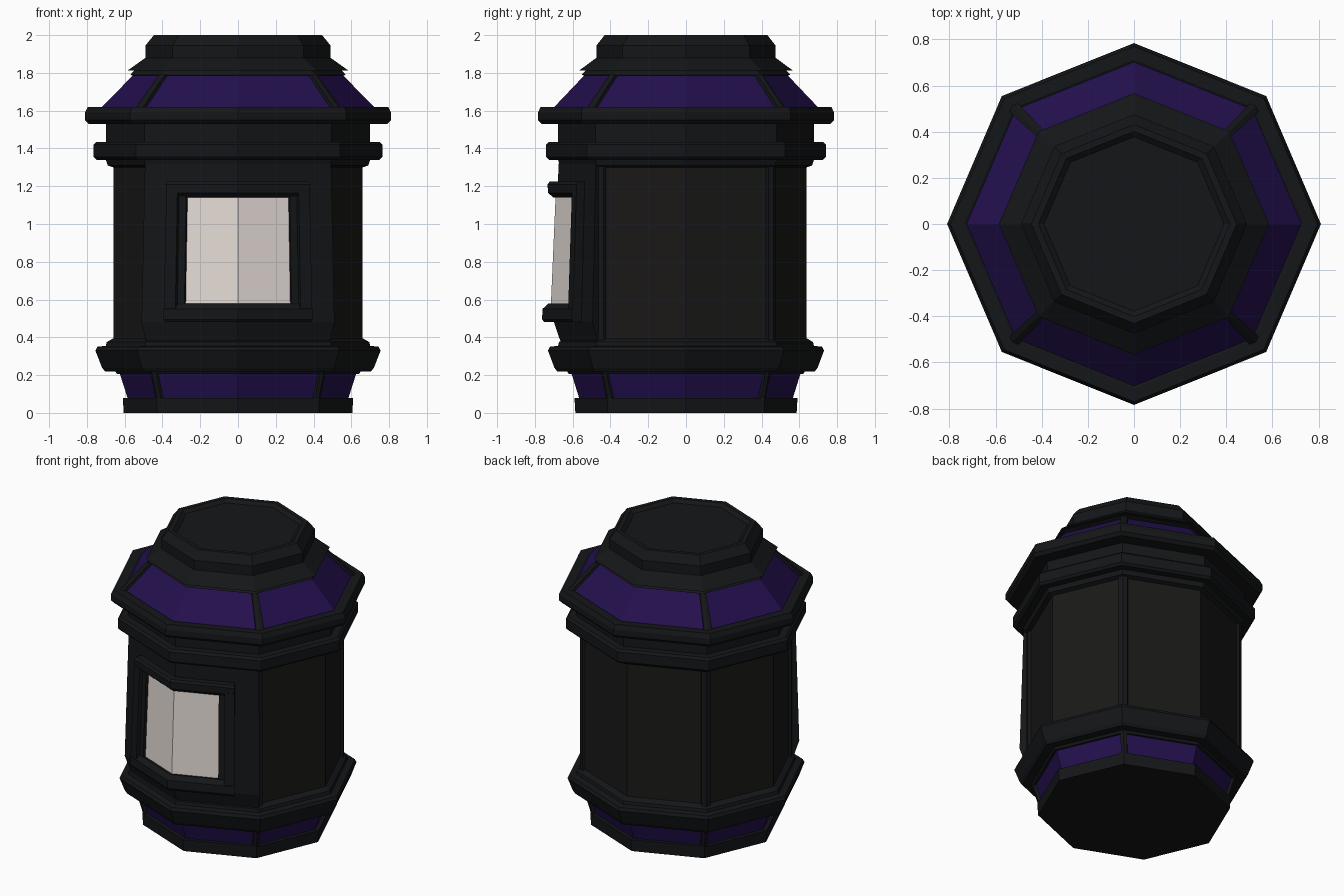
import bpy, bmesh
from math import sin, cos, pi

if "Cube" in bpy.data.objects:
    bpy.data.objects.remove(bpy.data.objects["Cube"])

Y_SCALE = 0.968  # the octagon is slightly flattened front to back


def material(name, rgb):
    m = bpy.data.materials.new(name)
    m.diffuse_color = (*rgb, 1)
    m.use_nodes = True
    m.node_tree.nodes["Principled BSDF"].inputs["Base Color"].default_value = m.diffuse_color
    return m


BLACK = material("black_metal", (0.007, 0.008, 0.009))
PANEL = material("dark_panel", (0.010, 0.0095, 0.009))
PURPLE = material("purple_glass", (0.017, 0.005, 0.075))
WHITE = material("white_pane", (0.78, 0.71, 0.67))


def octagon_point(r, z, angle, t=0.0):
    """Point on the octagon, t of the way from the corner at angle to a neighbour."""
    b = angle + (pi / 4 if t >= 0 else -pi / 4)
    t = abs(t)
    x = cos(angle) * (1 - t) + cos(b) * t
    y = sin(angle) * (1 - t) + sin(b) * t
    return (x * r, y * r * Y_SCALE, z)


def finish(bm, name, mat):
    bmesh.ops.recalc_face_normals(bm, faces=bm.faces)
    me = bpy.data.meshes.new(name)
    bm.to_mesh(me)
    bm.free()
    me.materials.append(mat)
    ob = bpy.data.objects.new(name, me)
    bpy.context.collection.objects.link(ob)
    return ob


def octagon_shell(name, profile, mat, bottom=False, top=False):
    """Sweep an open (radius, z) profile round the eight sides."""
    bm = bmesh.new()
    rings = [[bm.verts.new(octagon_point(r, z, i * pi / 4)) for i in range(8)]
             for r, z in profile]
    for a, b in zip(rings, rings[1:]):
        for i in range(8):
            j = (i + 1) % 8
            bm.faces.new((a[i], a[j], b[j], b[i]))
    if bottom:
        bm.faces.new(rings[0][::-1])
    if top:
        bm.faces.new(rings[-1])
    ob = finish(bm, name, mat)
    if not (bottom or top):  # open bands: make sure normals face outward
        p = ob.data.polygons[0]
        n = len(ob.data.polygons)
        vol = sum(q.normal.x * q.center.x + q.normal.y * q.center.y for q in ob.data.polygons)
        if vol < 0:
            ob.data.flip_normals()
    return ob


def wrapped_bar(name, section, ts, angle, mat):
    """Sweep a closed (radius, z) section along part of the octagon."""
    bm = bmesh.new()
    loops = [[bm.verts.new(octagon_point(r, z, angle, t)) for r, z in section] for t in ts]
    n = len(section)
    for a, b in zip(loops, loops[1:]):
        for i in range(n):
            j = (i + 1) % n
            bm.faces.new((a[i], a[j], b[j], b[i]))
    bm.faces.new(loops[0])
    bm.faces.new(loops[-1])
    return finish(bm, name, mat)


# Stacked shells from the ground up
octagon_shell("base_foot", [(.605, 0), (.61, .08), (.585, .08)], BLACK, bottom=True)
octagon_shell("lower_light_band", [(.585, .08), (.625, .205)], PURPLE)
octagon_shell("lower_moulding", [(.625, .205), (.64, .205), (.65, .22), (.705, .22),
                                 (.72, .24), (.755, .33), (.745, .35), (.70, .355),
                                 (.695, .375), (.66, .395)], BLACK)
octagon_shell("body_panels", [(.66, .395), (.66, 1.3)], PANEL)
octagon_shell("upper_moulding", [(.66, 1.3), (.69, 1.31), (.70, 1.34), (.75, 1.34),
                                 (.765, 1.355), (.765, 1.42), (.75, 1.435), (.70, 1.435),
                                 (.70, 1.53), (.79, 1.53), (.81, 1.55), (.81, 1.59),
                                 (.795, 1.62), (.735, 1.62), (.725, 1.615)], BLACK)
octagon_shell("roof_light_band", [(.725, 1.615), (.558, 1.785)], PURPLE)
octagon_shell("roof_cap", [(.558, 1.785), (.57, 1.79), (.55, 1.812), (.585, 1.812),
                           (.49, 1.88), (.49, 1.945), (.445, 2.0), (.415, 2.0),
                           (.39, 1.98)], BLACK, top=True)

# Ribs on the four diagonal corners
for k in range(4):
    a = pi / 4 + k * pi / 2
    wrapped_bar(f"lower_rib_{k}", [(.575, .07), (.603, .07), (.643, .21), (.615, .21)],
                (-.045, 0, .045), a, BLACK)
    wrapped_bar(f"body_rib_{k}", [(.64, .37), (.677, .37), (.677, 1.32), (.64, 1.32)],
                (-.06, 0, .06), a, BLACK)
    wrapped_bar(f"roof_rib_{k}", [(.72, 1.6), (.747, 1.62), (.578, 1.792), (.55, 1.78)],
                (-.05, 0, .05), a, BLACK)

# Front plate and window, leaning out slightly towards the sill
F = -pi / 2
# Plate as border strips round the opening
PLATE = (-1, 0, 1)
wrapped_bar("front_plate", [(.65, .36), (.68, .36), (.722, .48), (.697, 1.32), (.65, 1.32)],
            PLATE, F, BLACK)
wrapped_bar("window_lintel", [(.66, 1.14), (.725, 1.14), (.755, 1.165), (.757, 1.21),
                              (.745, 1.225), (.66, 1.225)], (-.71, 0, .71), F, BLACK)
wrapped_bar("window_sill", [(.66, .48), (.775, .48), (.787, .495), (.785, .55),
                            (.755, .578), (.66, .578)], (-.71, 0, .71), F, BLACK)
for side, s in (("left", -1), ("right", 1)):
    wrapped_bar(f"window_jamb_{side}", [(.66, .55), (.782, .55), (.757, 1.17), (.66, 1.17)],
                (s * .60, s * .71), F, BLACK)
    wrapped_bar(f"window_inner_jamb_{side}", [(.66, .56), (.757, .56), (.733, 1.16), (.66, 1.16)],
                (s * .53, s * .61), F, BLACK)
wrapped_bar("window_pane", [(.70, .57), (.739, .57), (.713, 1.15), (.69, 1.15)],
            (-.54, 0, .54), F, WHITE)
